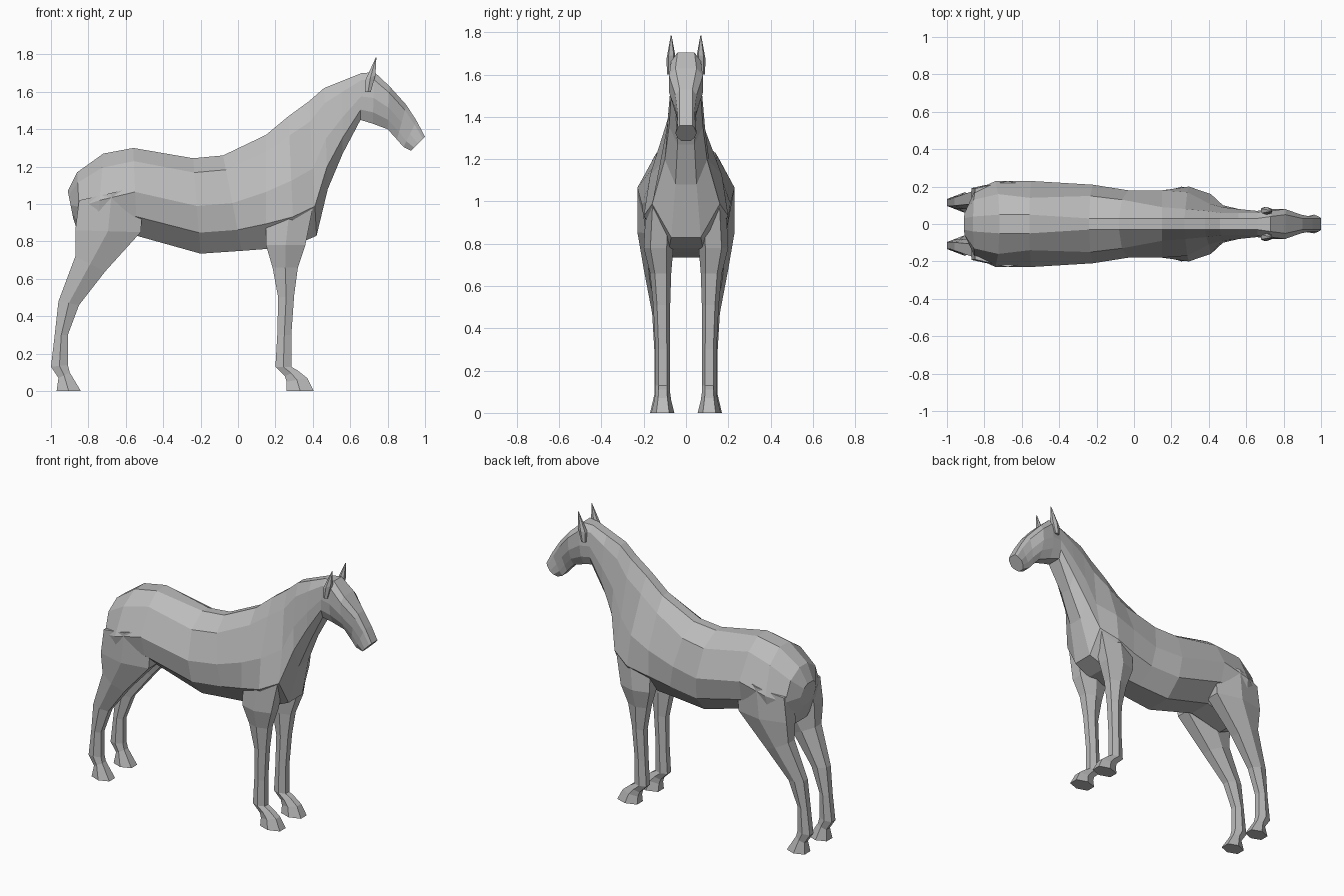
import bpy
import bmesh

default_cube = bpy.data.objects.get("Cube")
if default_cube:
    bpy.data.objects.remove(default_cube)

# One plain grey for the whole animal
GREY = (0.5, 0.5, 0.5, 1)
coat = bpy.data.materials.new("plain_grey")
coat.use_nodes = True
coat.diffuse_color = GREY
coat.node_tree.nodes["Principled BSDF"].inputs["Base Color"].default_value = GREY


def ring(start, end, centre, fractions, widths):
    """Cross-section loop around a line in the XZ plane, symmetric about y = centre."""
    half = []
    for fraction, width in zip(fractions, widths):
        x = start[0] + (end[0] - start[0]) * fraction
        z = start[1] + (end[1] - start[1]) * fraction
        half.append((x, width, z))
    near = [(x, centre + width, z) for x, width, z in half]
    far = [(x, centre - width, z) for x, width, z in reversed(half)]
    return near + far


def loft(name, rings, mirrored=False):
    """Skin a list of equal-sized loops, close both ends and shade flat."""
    bm = bmesh.new()
    loops = [[bm.verts.new(point) for point in loop] for loop in rings]
    for lower, upper in zip(loops, loops[1:]):
        count = len(lower)
        for i in range(count):
            j = (i + 1) % count
            bm.faces.new((lower[i], lower[j], upper[j], upper[i]))
    bm.faces.new(loops[0])
    bm.faces.new(loops[-1])
    bmesh.ops.recalc_face_normals(bm, faces=bm.faces[:])
    mesh = bpy.data.meshes.new(name)
    bm.to_mesh(mesh)
    bm.free()
    mesh.materials.append(coat)
    obj = bpy.data.objects.new(name, mesh)
    bpy.context.collection.objects.link(obj)
    if mirrored:
        mirror = obj.modifiers.new("other_side", "MIRROR")
        mirror.use_axis = (False, True, False)
        mirror.use_clip = False
        mirror.use_mirror_merge = False
    return obj


def limb(name, sections):
    """Mirrored pair of six-sided limbs; each section is front, back, centre y, half width."""
    rings = []
    for front, back, centre, width in sections:
        widths = (width * 0.55, width, width * 0.55)
        rings.append(ring(front, back, centre, (0, 0.5, 1), widths))
    return loft(name, rings, mirrored=True)


# Trunk: upper point, lower point, half widths from spine to belly
trunk = [
    ((-.91, 1.07), (-.88, .92), (.03, .06, .08, .07, .03)),
    ((-.86, 1.17), (-.84, .8), (.04, .13, .18, .16, .06)),
    ((-.72, 1.27), (-.76, .77), (.05, .16, .23, .2, .07)),
    ((-.56, 1.3), (-.54, .83), (.05, .14, .23, .2, .08)),
    ((-.24, 1.245), (-.2, .735), (.03, .15, .21, .19, .09)),
    ((-.08, 1.26), (.02, .75), (.03, .13, .18, .17, .08)),
    ((.15, 1.37), (.15, .76), (.03, .09, .18, .18, .08)),
    ((.27, 1.47), (.3, .78), (.03, .08, .17, .2, .08)),
    ((.38, 1.55), (.42, .83), (.03, .07, .11, .16, .07)),
]

# Neck and head: crest to throat, then forehead to jaw
neck_and_head = [
    ((.46, 1.62), (.48, 1.08), (.03, .06, .09, .1, .05)),
    ((.56, 1.66), (.56, 1.27), (.03, .06, .08, .08, .04)),
    ((.66, 1.7), (.655, 1.45), (.03, .06, .07, .07, .05)),
    ((.73, 1.705), (.72, 1.43), (.04, .07, .08, .07, .04)),
    ((.81, 1.63), (.8, 1.4), (.05, .08, .08, .06, .03)),
    ((.9, 1.53), (.85, 1.345), (.03, .05, .05, .04, .03)),
    ((.955, 1.445), (.885, 1.305), (.03, .04, .04, .04, .03)),
    ((1, 1.36), (.925, 1.285), (.03, .04, .05, .04, .02)),
]

SPINE_TO_BELLY = (0, 0.15, 0.5, 0.78, 1)
loft("body_neck_and_head", [
    ring(upper, lower, 0, SPINE_TO_BELLY, widths)
    for upper, lower, widths in trunk + neck_and_head
])

# Hind legs from haunch to hoof
limb("hind_legs", [
    ((-.5, 1.1), (-.85, 1.02), .14, .09),
    ((-.52, .85), (-.87, .86), .145, .085),
    ((-.71, .64), (-.87, .72), .14, .06),
    ((-.85, .46), (-.96, .48), .12, .04),
    ((-.91, .3), (-.98, .3), .115, .035),
    ((-.91, .14), (-1, .13), .115, .035),
    ((-.9, .1), (-.96, .07), .115, .035),
    ((-.84, 0), (-.97, 0), .115, .055),
])

# Forelegs from shoulder to hoof
limb("forelegs", [
    ((.4, .98), (.15, .95), .12, .07),
    ((.36, .78), (.15, .78), .13, .07),
    ((.32, .66), (.185, .66), .12, .05),
    ((.3, .51), (.215, .5), .115, .04),
    ((.285, .3), (.21, .3), .11, .035),
    ((.285, .13), (.2, .13), .11, .035),
    ((.32, .11), (.25, .08), .11, .035),
    ((.37, .07), (.26, .05), .11, .04),
    ((.405, 0), (.26, 0), .11, .055),
])

# Pointed ears
limb("ears", [
    ((.71, 1.6), (.68, 1.6), .075, .015),
    ((.735, 1.69), (.68, 1.66), .07, .022),
    ((.74, 1.785), (.737, 1.785), .07, .002),
])
